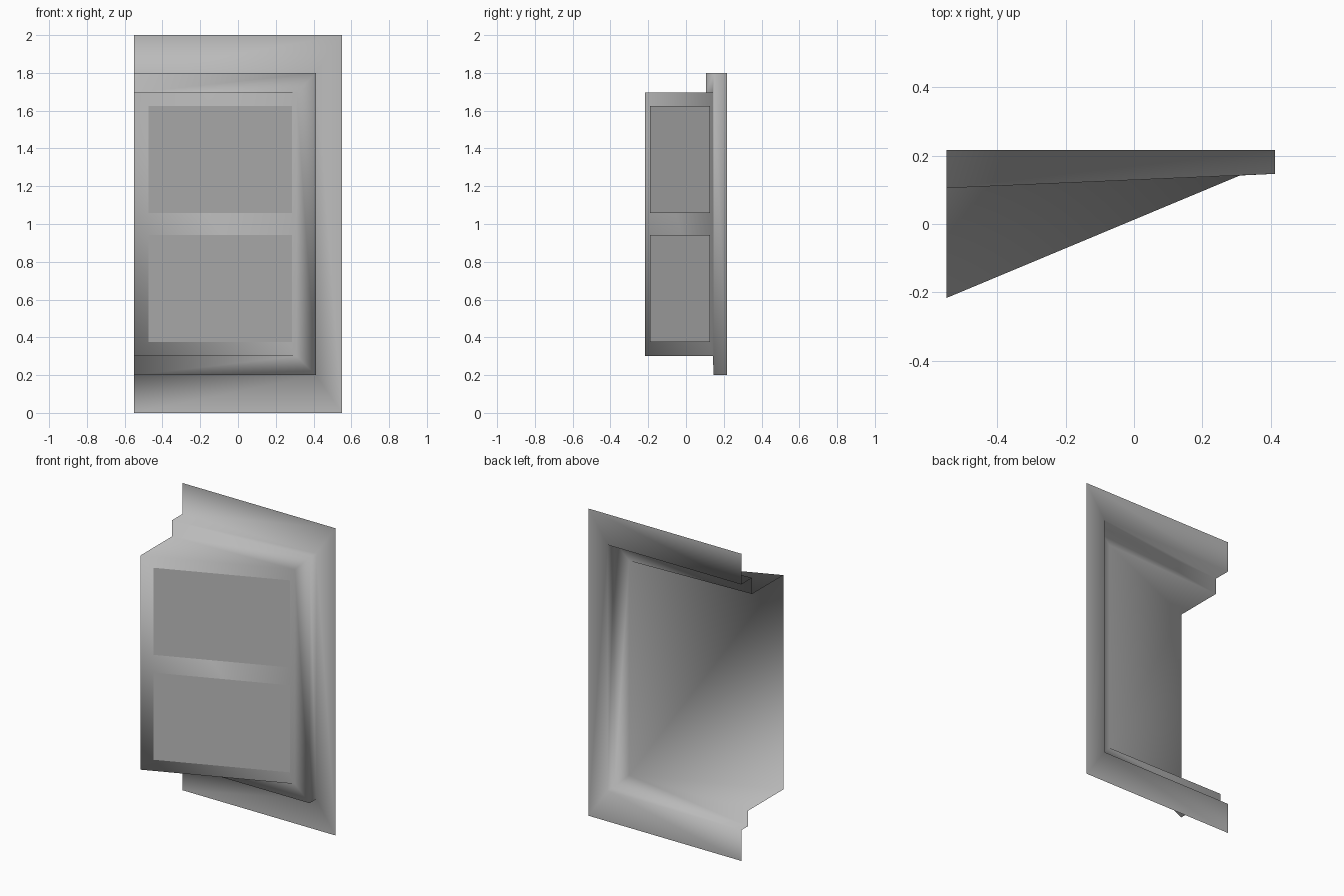
import bpy
import bmesh

cube = bpy.data.objects.get("Cube")
if cube:
    bpy.data.objects.remove(cube, do_unlink=True)

LEFT = -0.55      # open end of the housing
BACK = 0.217      # wall plane


def make_material(name, value):
    mat = bpy.data.materials.new(name)
    mat.use_nodes = True
    colour = (value, value, value, 1.0)
    mat.diffuse_color = colour
    mat.node_tree.nodes["Principled BSDF"].inputs["Base Color"].default_value = colour
    return mat


def finish(name, bm, mat, smooth):
    mesh = bpy.data.meshes.new(name)
    bm.to_mesh(mesh)
    bm.free()
    for poly in mesh.polygons:
        poly.use_smooth = smooth
    mesh.materials.append(mat)
    obj = bpy.data.objects.new(name, mesh)
    bpy.context.collection.objects.link(obj)
    return obj


grey = make_material("housing grey", 0.5)
pane_grey = make_material("pane grey", 0.5)

# Housing: U-shaped rails, open at one end, stepping forward from the flange
bm = bmesh.new()


def rail(x, y, low, high, y_low, y_high):
    """Bottom open end, bottom corner, top corner, top open end."""
    points = [(LEFT, y_low, low), (x, y, low), (x, y, high), (LEFT, y_high, high)]
    return [bm.verts.new(p) for p in points]


rails = [
    rail(0.55, BACK, 0.0, 2.0, BACK, BACK),          # flange outer edge
    rail(0.413, BACK, 0.2, 1.8, BACK, BACK),         # flange opening
    rail(0.413, 0.147, 0.2, 1.8, 0.147, 0.105),      # step rim
    rail(0.31, 0.142, 0.3, 1.695, 0.147, 0.105),     # foot of the panel box
    rail(0.31, 0.142, 0.3, 1.695, -BACK, -BACK),     # slanted panel edge
]
for outer, inner in zip(rails, rails[1:]):
    for i in range(3):
        bm.faces.new((outer[i], outer[i + 1], inner[i + 1], inner[i]))

# Slanted front panel
bl, br, tr, tl = rails[-1]
bm.faces.new((bl, br, tl))
bm.faces.new((br, tr, tl))

# The panel's hinge edge is shared with the box foot
bmesh.ops.remove_doubles(bm, verts=bm.verts[:], dist=0.0005)
finish("housing", bm, grey, True)


# Two flat panes lying just proud of the slanted panel
def panel_y(x):
    return -BACK + (x - LEFT) * (0.142 + BACK) / (0.31 - LEFT) - 0.006


for name, low, high in (("lower_pane", 0.375, 0.942), ("upper_pane", 1.058, 1.625)):
    bm = bmesh.new()
    x0, x1 = -0.475, 0.287
    corners = [(x0, low), (x1, low), (x1, high), (x0, high)]
    bm.faces.new([bm.verts.new((x, panel_y(x), z)) for x, z in corners])
    finish(name, bm, pane_grey, False)
